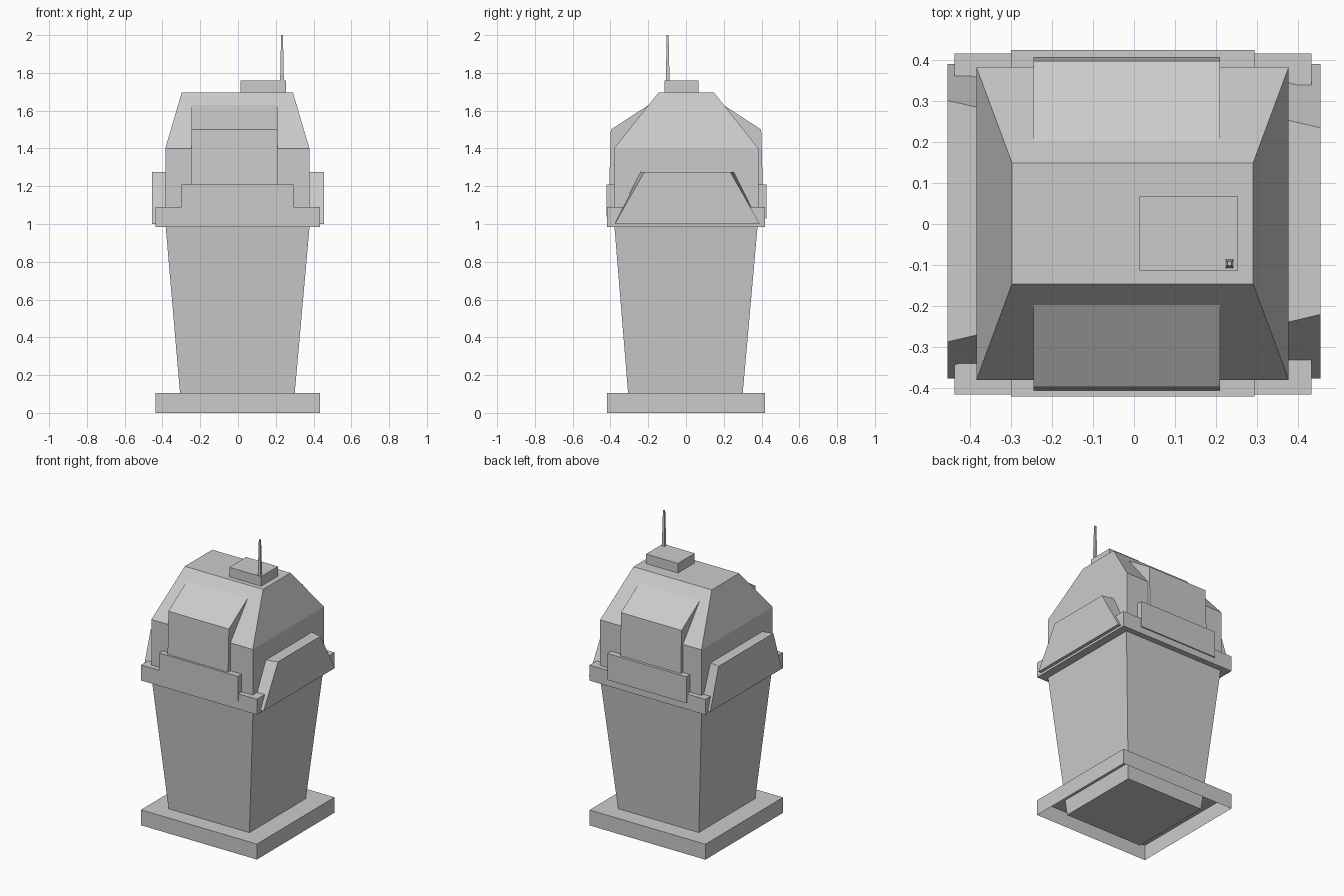
import bpy, bmesh

if "Cube" in bpy.data.objects:
    bpy.data.objects.remove(bpy.data.objects["Cube"])


def make(name, verts, faces):
    mesh = bpy.data.meshes.new(name)
    mesh.from_pydata(verts, [], faces)
    bm = bmesh.new()
    bm.from_mesh(mesh)
    bmesh.ops.recalc_face_normals(bm, faces=bm.faces)
    bm.to_mesh(mesh)
    bm.free()
    obj = bpy.data.objects.new(name, mesh)
    bpy.context.collection.objects.link(obj)
    return obj


def bridge(name, first, second, bottom=True):
    """Solid between two matching outlines."""
    n = len(first)
    faces = [(i, (i + 1) % n, n + (i + 1) % n, n + i) for i in range(n)]
    faces.append(tuple(range(n, 2 * n)))
    if bottom:
        faces.append(tuple(reversed(range(n))))
    return make(name, list(first) + list(second), faces)


def rect(x0, x1, y0, y1, z):
    return [(x0, y0, z), (x1, y0, z), (x1, y1, z), (x0, y1, z)]


def box(name, x0, x1, y0, y1, z0, z1, bottom=True):
    return bridge(name, rect(x0, x1, y0, y1, z0), rect(x0, x1, y0, y1, z1), bottom)


# Plinth, open underneath, and the tapered body standing inside it
box("base_plinth", -.438, .434, -.417, .417, 0, .105, bottom=False)
bridge("body", rect(-.298, .291, -.298, .291, 0), rect(-.384, .38, -.38, .38, 1.0))

# Collar around the top of the body
box("collar", -.438, .434, -.417, .417, .985, 1.09)

# Raised centre plates on the front and back of the collar
box("front_plate", -.30, .294, -.421, -.37, 1.04, 1.21)
box("back_plate", -.30, .294, .37, .425, 1.03, 1.21)

# Hood: straight walls, then a sloping roof
box("hood_wall", -.385, .378, -.381, .383, 1.0, 1.4)
bridge("hood_roof", rect(-.385, .378, -.381, .383, 1.4),
       rect(-.298, .291, -.146, .149, 1.695))

# Flap housings on the front and back of the hood
for name, s in (("front_flap", -1), ("back_flap", 1)):
    profile = [(.41, 1.08), (.398, 1.5), (.195, 1.632), (.195, 1.08)]
    bridge(name, [(-.245, s * y, z) for y, z in profile],
           [(.21, s * y, z) for y, z in profile])

# Trapezoid side panels: inner and outer half-width at the top
for name, s, inner, outer in (("right_panel", 1, .248, .228),
                              ("left_panel", -1, .275, .295)):
    def outline(x, top):
        return [(x, -.377, 1.0), (x, .391, 1.0),
                (x, top + .007, 1.275), (x, -top + .007, 1.275)]
    bridge(name, outline(s * .37, inner), outline(s * .456, outer))

# Roof box with a thin tapered antenna
box("roof_box", .014, .254, -.114, .067, 1.69, 1.76)
ax, ay = .233, -.097
bridge("antenna", rect(ax - .01, ax + .01, ay - .01, ay + .01, 1.755),
       rect(ax - .005, ax + .005, ay - .005, ay + .005, 2.0))
